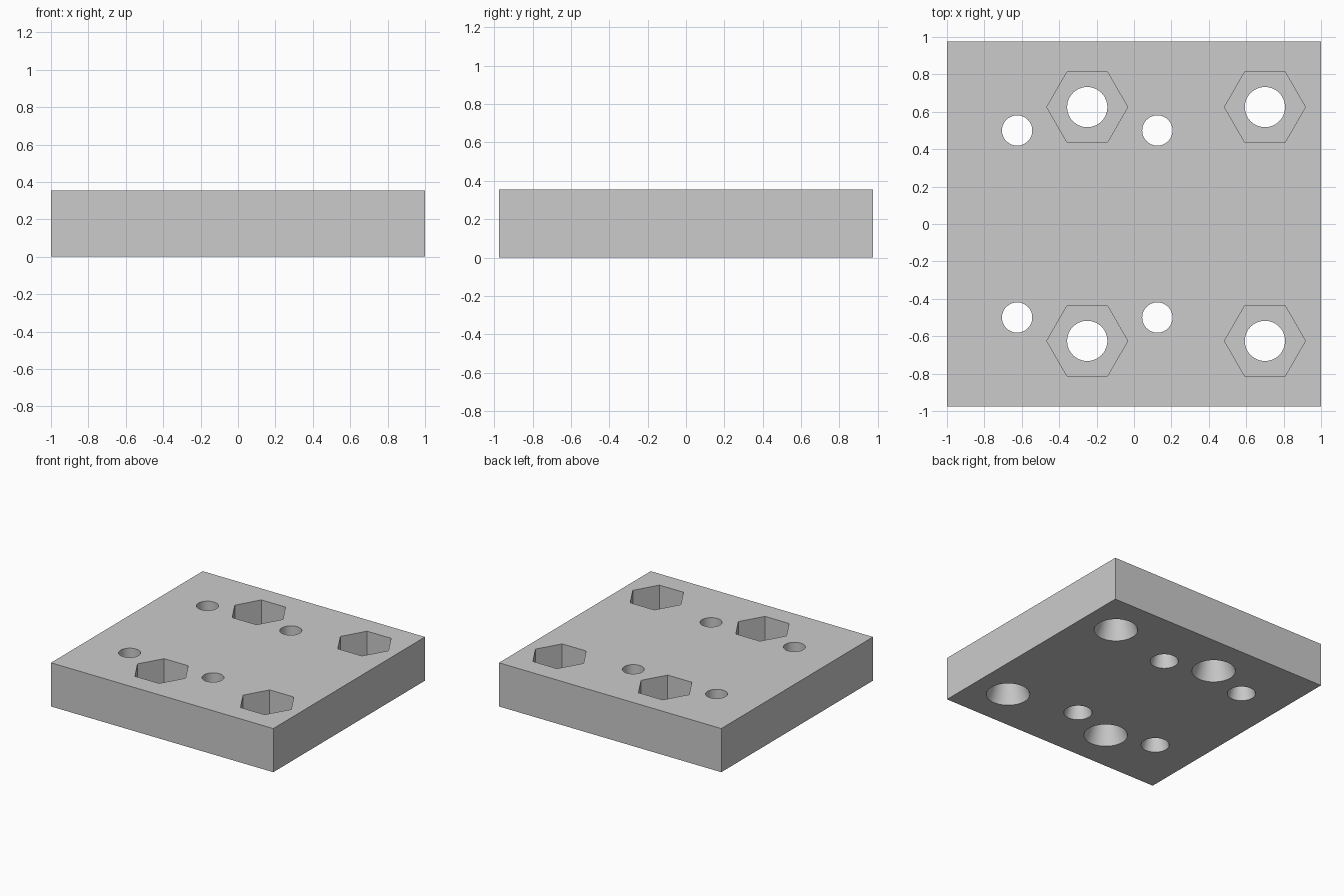
import bpy
import bmesh
from math import radians, cos, sin, tau, sqrt

THICK = 0.355
POCKET_FLOOR = 0.155
SIDES = 48

if "Cube" in bpy.data.objects:
    bpy.data.objects.remove(bpy.data.objects["Cube"], do_unlink=True)

grey = bpy.data.materials.new("light grey")
grey.use_nodes = True
grey.diffuse_color = (0.6, 0.6, 0.6, 1)
grey.node_tree.nodes["Principled BSDF"].inputs["Base Color"].default_value = (0.6, 0.6, 0.6, 1)


def make_object(name, bm):
    bmesh.ops.recalc_face_normals(bm, faces=bm.faces)
    mesh = bpy.data.meshes.new(name)
    bm.to_mesh(mesh)
    bm.free()
    mesh.materials.append(grey)
    obj = bpy.data.objects.new(name, mesh)
    bpy.context.collection.objects.link(obj)
    return obj


def turned_cutter(name, x, y, sides, profile):
    """Stack of rings (radius, z) closed at both ends."""
    bm = bmesh.new()
    rings = [[bm.verts.new((x + r * cos(tau * i / sides), y + r * sin(tau * i / sides), z))
              for i in range(sides)] for r, z in profile]
    for low, high in zip(rings, rings[1:]):
        for i in range(sides):
            j = (i + 1) % sides
            bm.faces.new((low[i], low[j], high[j], high[i]))
    bm.faces.new(rings[0])
    bm.faces.new(rings[-1])
    return make_object(name, bm)


# Plate
bm = bmesh.new()
bmesh.ops.create_cube(bm, size=1)
for v in bm.verts:
    v.co = (v.co.x * 2, v.co.y * 1.95, (v.co.z + 0.5) * THICK)
plate = make_object("mounting_plate", bm)

# Bolt holes with hexagonal nut pockets, and smaller screw holes
bolt_profile = [(0.1625, -0.01), (0.1625, 0), (0.1075, POCKET_FLOOR), (0.1075, 0.25)]
screw_profile = [(0.105, -0.01), (0.105, 0), (0.081, 0.09), (0.081, 0.4)]
cutters = []
for side in (-1, 1):
    for x in (-0.25, 0.7):
        y = side * 0.625
        cutters.append(turned_cutter("nut_pocket_cutter", x, y, 6,
                                     [(0.375 / sqrt(3), POCKET_FLOOR), (0.375 / sqrt(3), 0.4)]))
        cutters.append(turned_cutter("bolt_hole_cutter", x, y, SIDES, bolt_profile))
    for x in (-0.625, 0.125):
        cutters.append(turned_cutter("screw_hole_cutter", x, side * 0.5, SIDES, screw_profile))

# Cut the holes and discard the cutters
bpy.ops.object.select_all(action="DESELECT")
bpy.context.view_layer.objects.active = plate
plate.select_set(True)
for cutter in cutters:
    cutter.hide_render = True
    mod = plate.modifiers.new("cut", "BOOLEAN")
    mod.operation = "DIFFERENCE"
    mod.solver = "EXACT"
    mod.object = cutter
    bpy.ops.object.modifier_apply(modifier=mod.name)
    bpy.data.objects.remove(cutter, do_unlink=True)

bpy.ops.object.shade_smooth_by_angle(angle=radians(10))
